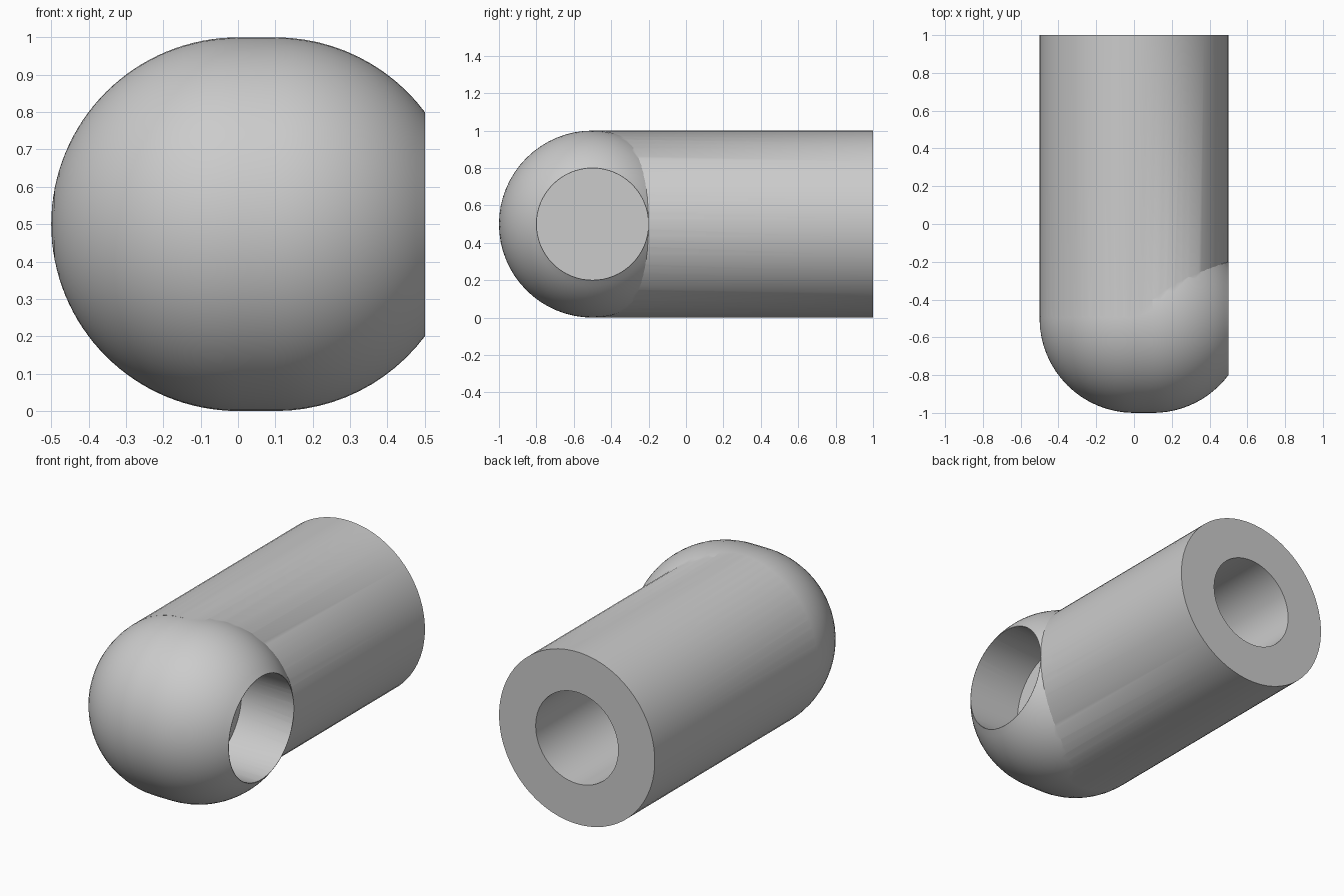
import bpy, bmesh
from math import sin, cos, pi, radians, asin
from mathutils import Matrix, Vector

cube = bpy.data.objects.get("Cube")
if cube:
    bpy.data.objects.remove(cube, do_unlink=True)

SIDES = 64
R = 0.5
CENTRE = Vector((0, -0.5, 0.5))      # corner where the two arms meet

grey = bpy.data.materials.new("plain grey")
grey.use_nodes = True
colour = (0.6, 0.6, 0.6, 1)
grey.diffuse_color = colour
grey.node_tree.nodes["Principled BSDF"].inputs["Base Color"].default_value = colour


def add_mesh(name, bm):
    bmesh.ops.recalc_face_normals(bm, faces=bm.faces)
    mesh = bpy.data.meshes.new(name)
    bm.to_mesh(mesh)
    bm.free()
    mesh.materials.append(grey)
    obj = bpy.data.objects.new(name, mesh)
    bpy.context.collection.objects.link(obj)
    return obj


def cylinder(name, radius, start, end, axis, turn=0.0):
    """Closed cylinder along x or y, between two positions on that axis."""
    bm = bmesh.new()
    bmesh.ops.create_cone(bm, cap_ends=True, segments=SIDES, radius1=radius,
                          radius2=radius, depth=end - start)
    middle = (start + end) / 2
    if axis == "X":
        place = Matrix.Translation((middle, CENTRE.y, CENTRE.z)) @ Matrix.Rotation(pi / 2, 4, "Y")
    else:
        place = Matrix.Translation((0, middle, CENTRE.z)) @ Matrix.Rotation(pi / 2, 4, "X")
    bm.transform(place @ Matrix.Rotation(turn, 4, "Z"))
    return add_mesh(name, bm)


def rounded_elbow():
    """Capsule along x: round end, short straight, round end cut flat."""
    cut = asin(0.8)
    profile = [(-R * cos(i * pi / 32), R * sin(i * pi / 32)) for i in range(17)]
    profile += [(0.1 + R * sin(cut * i / 12), R * cos(cut * i / 12)) for i in range(13)]
    profile.append((R, 0))
    bm = bmesh.new()
    verts = [bm.verts.new((x, 0, r)) for x, r in profile]
    edges = [bm.edges.new(pair) for pair in zip(verts, verts[1:])]
    bmesh.ops.spin(bm, geom=verts + edges, cent=(0, 0, 0), axis=(1, 0, 0),
                   angle=2 * pi, steps=SIDES)
    bmesh.ops.remove_doubles(bm, verts=bm.verts, dist=0.0001)
    bmesh.ops.translate(bm, verts=bm.verts, vec=CENTRE)
    return add_mesh("rounded_elbow", bm)


# Long arm, joined with the elbow
body = cylinder("elbow_pipe", R, -0.49, 1.0, "Y", pi / SIDES)
elbow = rounded_elbow()
# Side socket and long back bore
socket = cylinder("side_socket_cutter", 0.298, 0.165, 0.7, "X")
bore = cylinder("back_bore_cutter", 0.265, 0.0, 1.2, "Y")

for cutter, operation in ((elbow, "UNION"), (socket, "DIFFERENCE"), (bore, "DIFFERENCE")):
    mod = body.modifiers.new(cutter.name, "BOOLEAN")
    mod.object = cutter
    mod.operation = operation
    mod.solver = "EXACT"

# Bake the booleans and drop the helpers
bpy.context.view_layer.update()
depsgraph = bpy.context.evaluated_depsgraph_get()
joined = bpy.data.meshes.new_from_object(body.evaluated_get(depsgraph))
body.modifiers.clear()
body.data = joined
for helper in (elbow, socket, bore):
    bpy.data.objects.remove(helper, do_unlink=True)

bpy.ops.object.select_all(action="DESELECT")
body.select_set(True)
bpy.context.view_layer.objects.active = body
bpy.ops.object.shade_smooth_by_angle(angle=radians(30))
